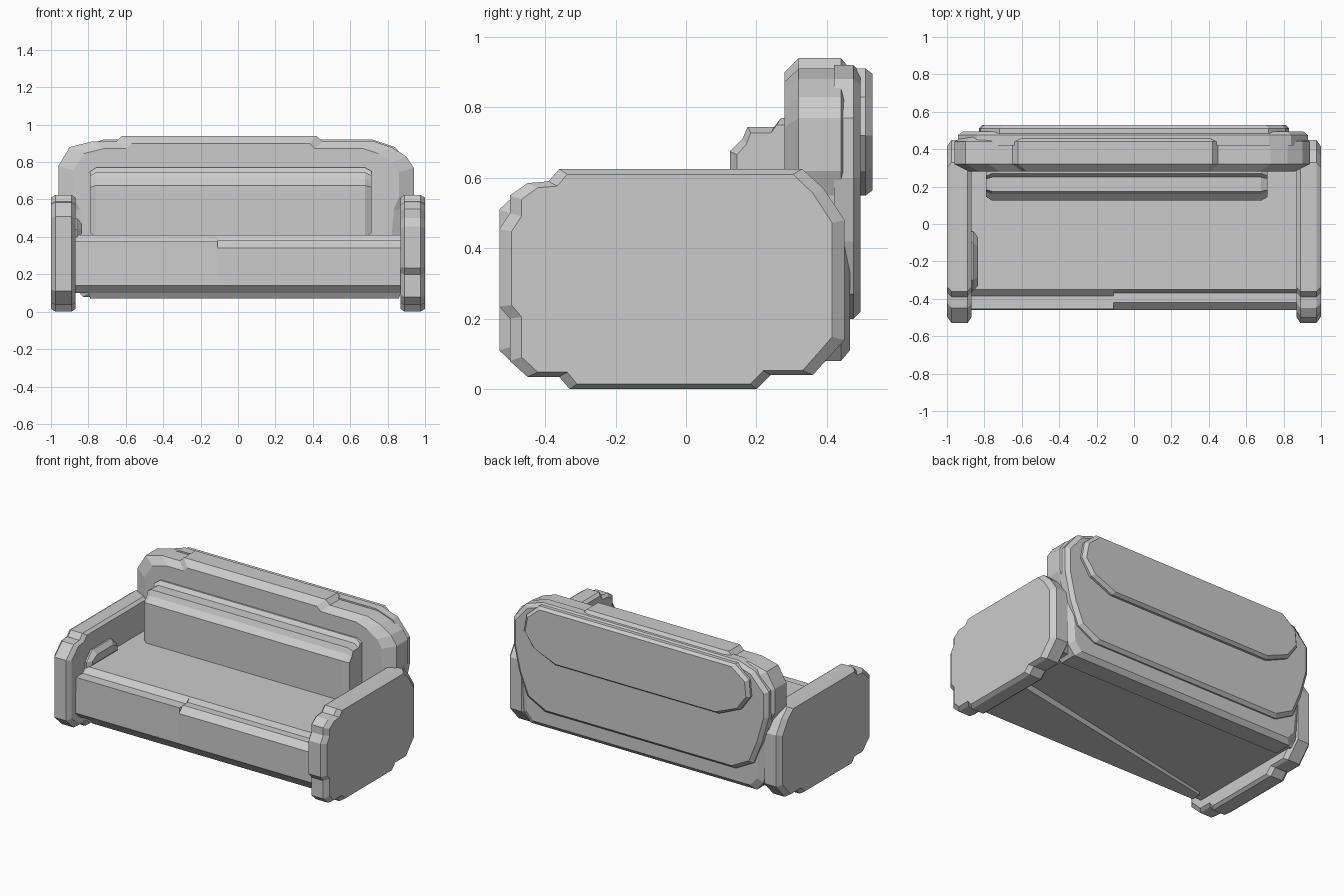
import bpy, bmesh

if "Cube" in bpy.data.objects:
    bpy.data.objects.remove(bpy.data.objects["Cube"])


def loft(name, axis, outline, rings):
    """Stack copies of a 2D outline along an axis; each ring is (position, inset_u, inset_v)."""
    us, vs = [p[0] for p in outline], [p[1] for p in outline]
    cu, cv = (min(us) + max(us)) / 2, (min(vs) + max(vs)) / 2
    hu, hv = max(us) - cu, max(vs) - cv
    bm = bmesh.new()
    loops = []
    for pos, du, dv in rings:
        loop = []
        for u, v in outline:
            co = [cu + (u - cu) * (hu - du) / hu, cv + (v - cv) * (hv - dv) / hv]
            co.insert(axis, pos)
            loop.append(bm.verts.new(co))
        loops.append(loop)
    n = len(outline)
    for a, b in zip(loops, loops[1:]):
        for i in range(n):
            j = (i + 1) % n
            bm.faces.new((a[i], a[j], b[j], b[i]))
    bm.faces.new(loops[0])
    bm.faces.new(loops[-1])
    bmesh.ops.recalc_face_normals(bm, faces=bm.faces)
    mesh = bpy.data.meshes.new(name)
    bm.to_mesh(mesh)
    bm.free()
    ob = bpy.data.objects.new(name, mesh)
    bpy.context.collection.objects.link(ob)
    return ob


X, Y, Z = 0, 1, 2

# Arms: chamfered slabs, the right one with a raised band on its front
arm_body = [(-.45, .035), (-.36, .035), (-.33, 0), (.2, 0), (.24, .04), (.36, .04),
            (.45, .14), (.45, .48), (.39, .57), (.33, .625), (-.36, .625),
            (-.39, .59), (-.45, .585)]
left_front = [(-.53, .51), (-.53, .11)]
right_front = [(-.5, .55), (-.5, .5), (-.53, .455), (-.53, .235), (-.5, .2), (-.5, .08)]
for name, s, front in (("left_arm", -1, left_front), ("right_arm", 1, right_front)):
    loft(name, X, arm_body + front,
         [(s * .87, .03, .015), (s * .89, 0, 0), (s * .975, 0, 0), (s * 1.0, .035, .015)])

# Seat: two sections with slightly different front edges
seat_body = [(-.35, .41), (.4, .41), (.44, .36), (.44, .14), (.4, .10), (-.42, .10), (-.46, .14)]
loft("seat_left", X, seat_body + [(-.455, .375), (-.385, .375)],
     [(-.88, 0, 0), (-.11, 0, 0)])
loft("seat_right", X, seat_body + [(-.46, .34), (-.42, .38), (-.37, .38)],
     [(-.11, 0, 0), (.88, 0, 0)])

# Lower panel under the front of the seat
loft("seat_underside", Z, [(-.8, -.42), (.87, -.42), (.87, 0), (-.8, -.35)],
     [(.11, 0, 0), (.10, 0, 0), (.07, .01, .02)])

# Small padding swell inside the left arm
loft("arm_padding", X, [(-.36, .39), (-.04, .39), (-.04, .44), (-.1, .5), (-.3, .5), (-.36, .44)],
     [(-.89, 0, 0), (-.86, 0, 0), (-.835, .03, .03)])

# Backrest: main slab and two stepped rear layers
back = [(-.88, .14), (-.83, .08), (.83, .08), (.88, .14), (.91, .55), (.94, .62), (.94, .77),
        (.9, .83), (.82, .88), (.73, .91), (.45, .91), (.42, .94), (-.62, .94), (-.65, .91),
        (-.78, .91), (-.9, .88), (-.96, .78), (-.96, .62), (-.92, .55)]
loft("backrest", Y, back, [(.28, .08, .04), (.32, 0, 0), (.44, 0, 0), (.465, .04, .03)])
rear_mid = [(-.7, .2), (.7, .2), (.83, .27), (.89, .42), (.93, .6), (.93, .77), (.84, .88),
            (.72, .92), (-.72, .92), (-.84, .88), (-.94, .77), (-.94, .6), (-.89, .42), (-.83, .27)]
loft("backrest_rear_middle", Y, rear_mid, [(.42, 0, 0), (.475, 0, 0), (.495, .025, .02)])
rear_top = [(-.6, .55), (.6, .55), (.76, .62), (.83, .72), (.81, .83), (.72, .91),
            (-.72, .91), (-.82, .83), (-.83, .72), (-.76, .62)]
loft("backrest_rear_top", Y, rear_top, [(.46, 0, 0), (.51, 0, 0), (.53, .02, .015)])

# Back cushion with stepped top edge
cushion = [(.125, .4), (.3, .4), (.3, .77), (.27, .77), (.25, .745), (.175, .745),
           (.16, .71), (.125, .675)]
loft("back_cushion", X, cushion, [(-.79, .02, .02), (-.76, 0, 0), (.68, 0, 0), (.715, .02, .02)])
